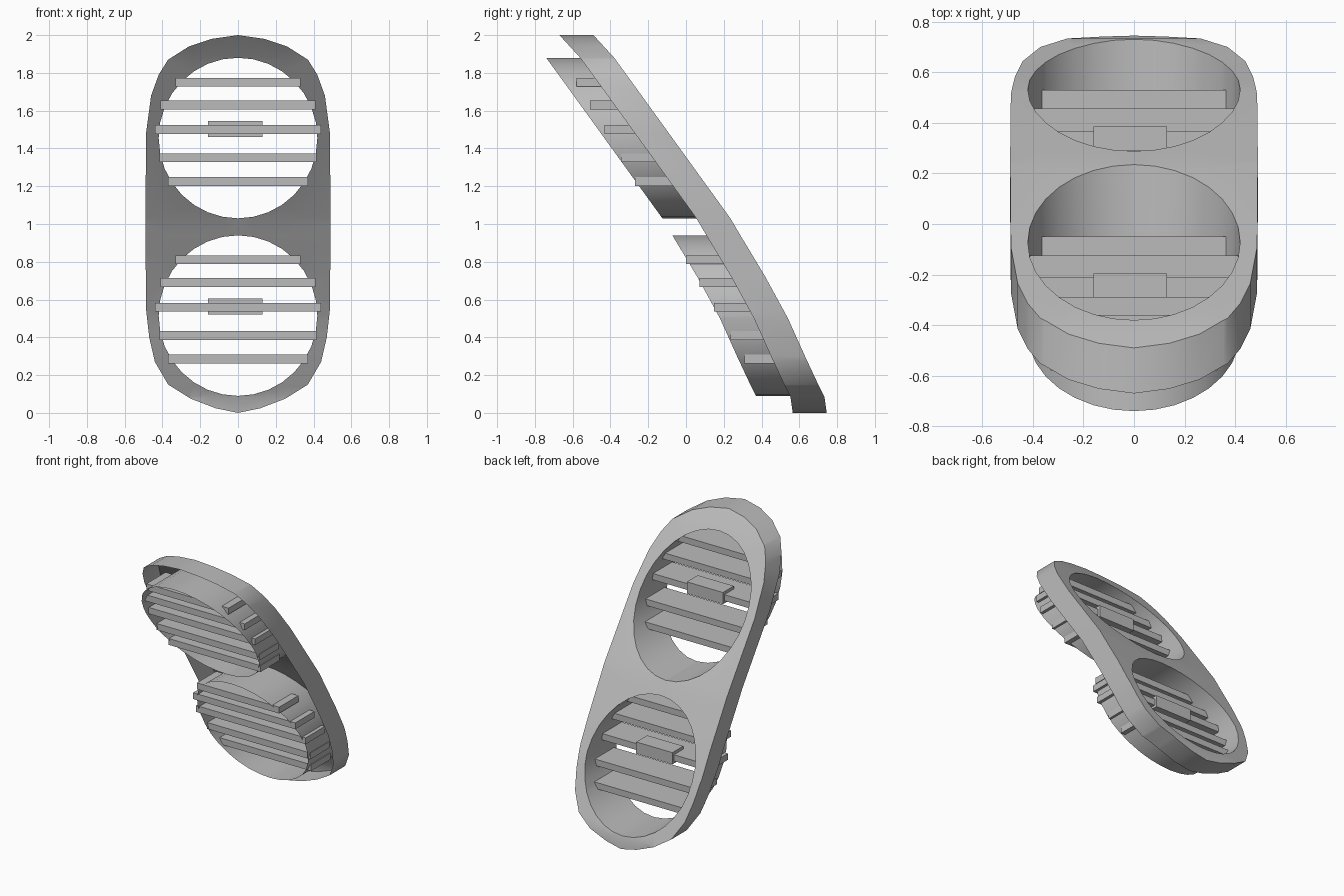
import bpy, bmesh, math
from mathutils import Vector

cube = bpy.data.objects.get("Cube")
if cube:
    bpy.data.objects.remove(cube)

grey = bpy.data.materials.new("plain grey")
grey.use_nodes = True
grey.diffuse_color = (0.5, 0.5, 0.5, 1)
grey.node_tree.nodes["Principled BSDF"].inputs["Base Color"].default_value = (0.5, 0.5, 0.5, 1)

# Slope of the panel: height, depth
SLOPE = [(0, .745), (.085, .733), (.14, .705), (.3, .63), (.5, .54), (.72, .42),
         (.945, .285), (1.03, .235), (1.77, -.3), (1.88, -.38), (2, -.49)]
# Right half of the rim outline, top to bottom: x, z
RIM = [(0, 2), (.14, 1.98), (.26, 1.94), (.37, 1.87), (.42, 1.79), (.46, 1.68), (.487, 1.48),
       (.49, 1), (.487, .55), (.47, .4), (.44, .27), (.37, .15), (.25, .075), (.12, .025), (0, 0)]
HOLE_RX, HOLE_RZ = .42, .425
VENTS = [("upper", 1.455, 0.0), ("lower", .515, .58)]


def panel_y(z):
    for (z0, y0), (z1, y1) in zip(SLOPE, SLOPE[1:]):
        if z <= z1:
            return y0 + (y1 - y0) * (z - z0) / (z1 - z0)
    return SLOPE[-1][1]


def finish(bm, name, smooth=None):
    mesh = bpy.data.meshes.new(name)
    bm.to_mesh(mesh)
    bm.free()
    mesh.materials.append(grey)
    obj = bpy.data.objects.new(name, mesh)
    bpy.context.collection.objects.link(obj)
    if smooth:
        bpy.ops.object.select_all(action='DESELECT')
        obj.select_set(True)
        bpy.context.view_layer.objects.active = obj
        bpy.ops.object.shade_smooth_by_angle(angle=math.radians(smooth))
    return obj


def box(name, x0, x1, y0, y1, z0, z1):
    bm = bmesh.new()
    bmesh.ops.create_cube(bm, size=1)
    for v in bm.verts:
        v.co = ((x0 + x1) / 2 + v.co.x * (x1 - x0), (y0 + y1) / 2 + v.co.y * (y1 - y0),
                (z0 + z1) / 2 + v.co.z * (z1 - z0))
    return finish(bm, name)


def add_loop(bm, points):
    verts = [bm.verts.new((x, 0, z)) for x, z in points]
    return [bm.edges.new((a, b)) for a, b in zip(verts, verts[1:] + verts[:1])]


# Sloping panel with two round openings, a shallow skirt and two vent tubes
bm = bmesh.new()
edges = add_loop(bm, RIM + [(-x, z) for x, z in RIM[-2:0:-1]])
for _, cz, _ in VENTS:
    edges += add_loop(bm, [(HOLE_RX * math.sin(i * math.tau / 32), cz + HOLE_RZ * math.cos(i * math.tau / 32))
                           for i in range(32)])
bmesh.ops.triangle_fill(bm, use_beauty=True, use_dissolve=False, edges=edges, normal=(0, 1, 0))
for z, _ in SLOPE[1:-1]:
    bmesh.ops.bisect_plane(bm, geom=bm.verts[:] + bm.edges[:] + bm.faces[:],
                           plane_co=(0, 0, z), plane_no=(0, 0, 1))
border = [e for e in bm.edges if e.is_boundary]


def in_hole(edge):
    mid = (edge.verts[0].co + edge.verts[1].co) / 2
    return any((mid.x / HOLE_RX) ** 2 + ((mid.z - cz) / HOLE_RZ) ** 2 < 1.02 for _, cz, _ in VENTS)


holes = [e for e in border if in_hole(e)]
rim = [e for e in border if not in_hole(e)]
for v in bm.verts:
    v.co.y = panel_y(v.co.z)
for group, depth in ((rim, .18), (holes, .36)):
    made = bmesh.ops.extrude_edge_only(bm, edges=group)["geom"]
    for v in made:
        if isinstance(v, bmesh.types.BMVert):
            v.co.y -= depth
bmesh.ops.recalc_face_normals(bm, faces=bm.faces[:])
finish(bm, "vent_panel", 30)

# Louvre slats and the sliding tab of each vent
SLATS = [(.295, .33), (.175, .41), (.045, .44), (-.105, .415), (-.23, .37)]
for name, cz, shift in VENTS:
    for i, (dz, half) in enumerate(SLATS):
        z = cz + dz
        front = -.05 - .59 * (dz + .23) + shift
        box(f"{name}_slat_{i + 1}", -half, half, front - .22, front, z - .023, z + .023)
    box(f"{name}_tab", -.16, .13, -.32 + shift, -.195 + shift, cz + .005, cz + .09)
